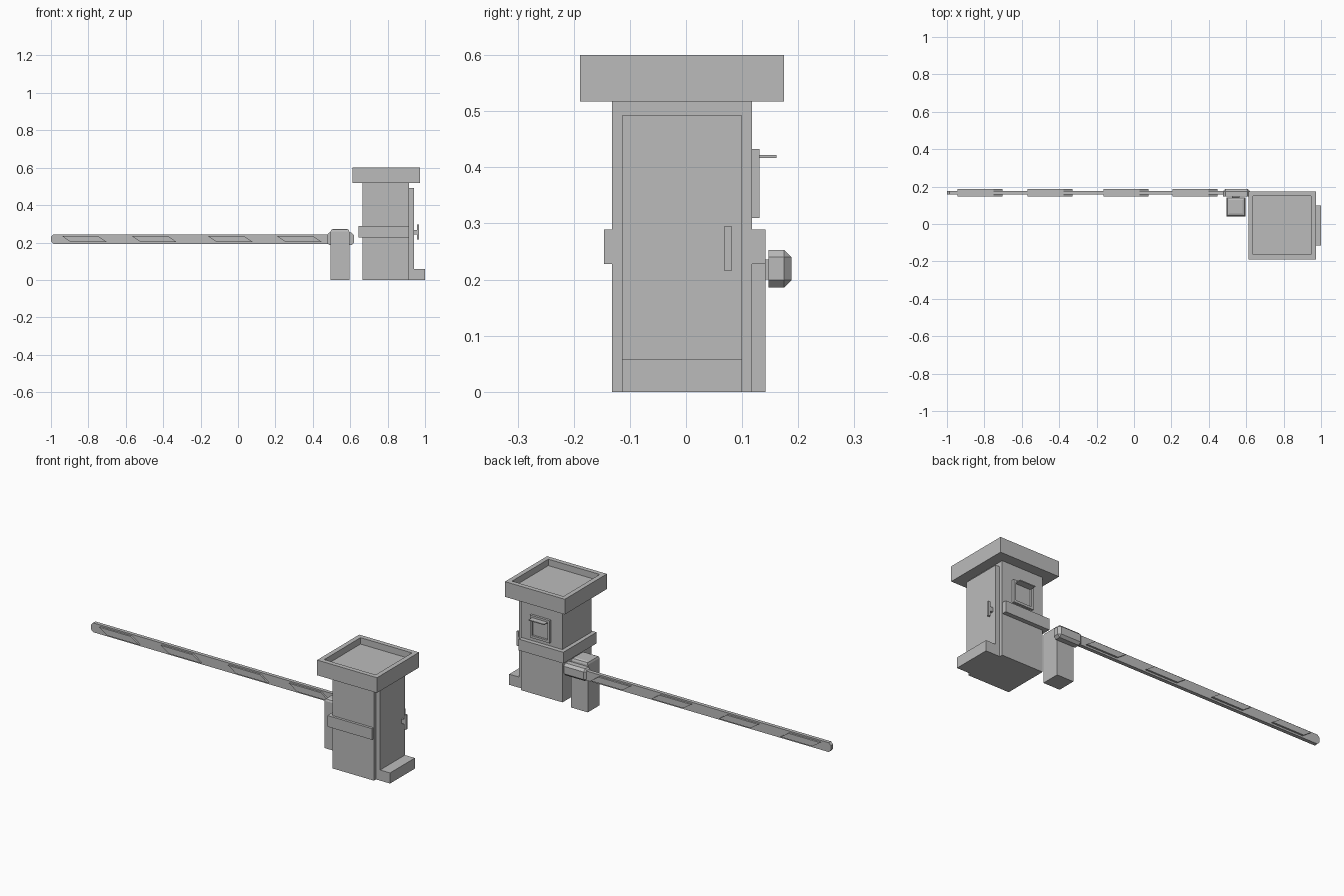
import bpy, bmesh

cube = bpy.data.objects.get("Cube")
if cube:
    bpy.data.objects.remove(cube, do_unlink=True)

GREY = (0.5, 0.5, 0.5, 1)
grey = bpy.data.materials.new("plain grey")
grey.use_nodes = True
grey.diffuse_color = GREY
grey.node_tree.nodes["Principled BSDF"].inputs["Base Color"].default_value = GREY


def finish(name, bm):
    bmesh.ops.recalc_face_normals(bm, faces=bm.faces[:])
    mesh = bpy.data.meshes.new(name)
    bm.to_mesh(mesh)
    bm.free()
    mesh.materials.append(grey)
    obj = bpy.data.objects.new(name, mesh)
    bpy.context.collection.objects.link(obj)
    return obj


def box_bm(x, y, z):
    bm = bmesh.new()
    bmesh.ops.create_cube(bm, size=1)
    for v in bm.verts:
        for i, (lo, hi) in enumerate((x, y, z)):
            v.co[i] = hi if v.co[i] > 0 else lo
    return bm


def box(name, x, y, z, bevel=0, rule=None, segments=1):
    """Box from ranges; edges whose midpoint passes the rule are bevelled."""
    bm = box_bm(x, y, z)
    if bevel:
        edges = [e for e in bm.edges if rule((e.verts[0].co + e.verts[1].co) / 2)]
        bmesh.ops.bevel(bm, geom=edges, offset=bevel, segments=segments,
                        profile=0.5, affect='EDGES')
    return finish(name, bm)


def recessed(name, x, y, z, axis, inset, depth):
    """Box with a sunken panel in its positive face along the axis."""
    bm = box_bm(x, y, z)
    bm.normal_update()
    face = max(bm.faces, key=lambda f: f.calc_center_median()[axis])
    bmesh.ops.inset_individual(bm, faces=[face], thickness=inset)
    pit = bmesh.ops.extrude_discrete_faces(bm, faces=[face])["faces"][0]
    for v in pit.verts:
        v.co[axis] -= depth
    return finish(name, bm)


def prism(name, outline, y):
    """Extrude an x-z outline between two y values."""
    bm = bmesh.new()
    rings = [[bm.verts.new((px, py, pz)) for px, pz in outline] for py in y]
    bm.faces.new(rings[0])
    bm.faces.new(rings[1])
    n = len(outline)
    for i in range(n):
        j = (i + 1) % n
        bm.faces.new((rings[0][i], rings[0][j], rings[1][j], rings[1][i]))
    return finish(name, bm)


# Booth body, belt around it and the tray-shaped roof
box("booth_body", (0.665, 0.915), (-0.132, 0.118), (0, 0.53))
box("booth_belt", (0.643, 0.913), (-0.146, 0.142), (0.228, 0.289))
recessed("roof", (0.611, 0.973), (-0.189, 0.175), (0.517, 0.6), 2, 0.036, 0.035)

# Door with handle and doorstep
box("door", (0.91, 0.94), (-0.114, 0.1), (0, 0.492))
box("doorstep", (0.935, 1.0), (-0.114, 0.1), (0, 0.058))
box("handle_stem", (0.935, 0.958), (0.069, 0.081), (0.243, 0.267))
box("handle_grip", (0.956, 0.968), (0.069, 0.081), (0.215, 0.295))

# Service window with a thin hood
recessed("window", (0.733, 0.853), (0.112, 0.131), (0.31, 0.433), 1, 0.018, 0.011)
box("window_hood", (0.746, 0.84), (0.125, 0.161), (0.417, 0.422))

# Barrier post with rounded top, and the pivot
box("barrier_post", (0.495, 0.595), (0.041, 0.142), (0, 0.273),
    0.014, lambda m: m.z > 0.27, 2)
box("pivot", (0.525, 0.565), (0.138, 0.152), (0.2, 0.236))
box("boom_mount", (0.475, 0.62), (0.147, 0.188), (0.186, 0.253),
    0.013, lambda m: m.y > 0.15)

# Boom with clipped tip
lo, hi, c = 0.193, 0.244, 0.013
prism("boom", [(0.5, lo), (0.5, hi), (-1 + c, hi), (-1, hi - c),
               (-1, lo + c), (-1 + c, lo)], (0.157, 0.177))

# Raised slanted stripes on both sides of the boom
for i, x in enumerate((-0.943, -0.57, -0.163, 0.206)):
    prism(f"boom_stripe_{i + 1}",
          [(x, 0.236), (x + 0.193, 0.236), (x + 0.241, 0.203), (x + 0.048, 0.203)],
          (0.147, 0.187))
